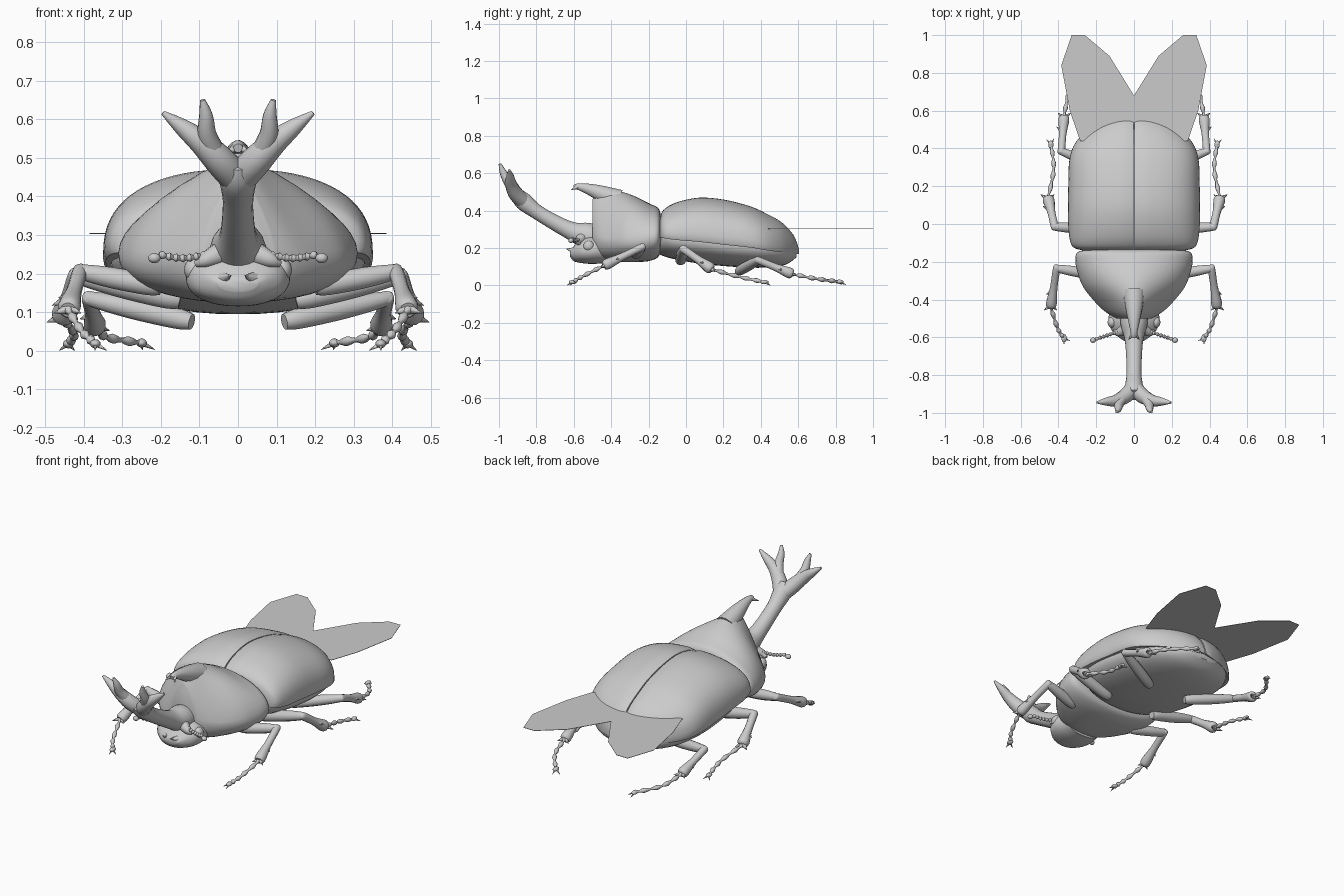
import bpy, bmesh, math
from mathutils import Vector

if "Cube" in bpy.data.objects:
    bpy.data.objects.remove(bpy.data.objects["Cube"])

grey = bpy.data.materials.new("shell grey")
grey.use_nodes = True
tone = (0.6, 0.6, 0.6, 1)
grey.diffuse_color = tone
grey.node_tree.nodes["Principled BSDF"].inputs["Base Color"].default_value = tone


def finish(name, bm, smooth=True):
    bmesh.ops.recalc_face_normals(bm, faces=bm.faces)
    mesh = bpy.data.meshes.new(name)
    bm.to_mesh(mesh)
    bm.free()
    mesh.materials.append(grey)
    obj = bpy.data.objects.new(name, mesh)
    bpy.context.collection.objects.link(obj)
    if smooth:
        bpy.ops.object.select_all(action='DESELECT')
        obj.select_set(True)
        bpy.context.view_layer.objects.active = obj
        bpy.ops.object.shade_smooth_by_angle(angle=math.radians(50))
    return obj


def refine(rows, steps):
    """Catmull-Rom interpolation of rows of numbers."""
    rows = [Vector(r) for r in rows]
    out = []
    for i in range(len(rows) - 1):
        b, c = rows[i], rows[i + 1]
        a, d = rows[max(i - 1, 0)], rows[min(i + 2, len(rows) - 1)]
        for k in range(steps):
            t = k / steps
            out.append(b + 0.5 * t * (c - a + t * (2 * a - 5 * b + 4 * c - d
                       + t * (3 * (b - c) + d - a))))
    return out + [rows[-1]]


def skin(name, rings):
    bm = bmesh.new()
    loops = [[bm.verts.new(p) for p in ring] for ring in rings]
    n = len(loops[0])
    for a, b in zip(loops, loops[1:]):
        for i in range(n):
            j = (i + 1) % n
            bm.faces.new((a[i], a[j], b[j], b[i]))
    bm.faces.new(loops[0])
    bm.faces.new(loops[-1])
    return finish(name, bm)


def body(name, sections, sides=40):
    """Sections hold: y, half width, top, middle, bottom, roundness of the top."""
    rings = []
    for y, w, top, mid, low, e in refine(sections, 4):
        ring = []
        for i in range(sides):
            a = math.tau * i / sides
            c, s = math.cos(a), math.sin(a)
            p = 2 / e if s > 0 else 0.9
            x = math.copysign(abs(c) ** p, c) * max(w, 0.002)
            z = mid + ((top - mid) * s ** p if s > 0 else -(mid - low) * (-s) ** p)
            ring.append((x, y, z))
        rings.append(ring)
    return skin(name, rings)


def tube(name, points, steps=4, sides=12):
    """Tapered round limb; points hold x, y, z, radius."""
    pts = refine(points, steps) if steps > 1 else [Vector(p) for p in points]
    side, rings = None, []
    for i, p in enumerate(pts):
        d = (pts[min(i + 1, len(pts) - 1)] - pts[max(i - 1, 0)]).to_3d().normalized()
        if side is None:
            side = d.orthogonal()
        side = (side - d * side.dot(d)).normalized()
        up = d.cross(side)
        r = max(p[3], 0.001)
        rings.append([p.to_3d() + r * (math.cos(a) * side + math.sin(a) * up)
                      for a in (math.tau * k / sides for k in range(sides))])
    return skin(name, rings)


def ball(name, centre, size):
    bm = bmesh.new()
    bmesh.ops.create_uvsphere(bm, u_segments=16, v_segments=10, radius=1)
    for v in bm.verts:
        v.co = Vector([c + s * q for c, s, q in zip(centre, size, v.co)])
    return finish(name, bm)


def spike(name, base, tip, r):
    tube(name, [(*base, r), (*tip, 0.001)], 1, 8)


# Belly, thorax and head
body("abdomen", [(-.17, .15, .32, .26, .18, 2), (-.1, .28, .35, .25, .15, 2),
                 (.05, .325, .36, .24, .12, 2), (.25, .325, .35, .215, .1, 2),
                 (.42, .29, .3, .2, .095, 2), (.53, .2, .24, .18, .11, 2),
                 (.59, .08, .2, .175, .15, 2)])
body("thorax", [(-.135, .24, .38, .27, .19, 2), (-.15, .3, .415, .26, .15, 1.9),
                (-.2, .31, .44, .25, .13, 1.8), (-.27, .295, .475, .24, .125, 1.7),
                (-.34, .265, .5, .24, .125, 1.5), (-.42, .2, .515, .24, .13, 1.25),
                (-.47, .145, .5, .25, .15, 1.2), (-.5, .09, .46, .26, .19, 1.3)])
body("head", [(-.43, .12, .25, .19, .12, 2), (-.5, .135, .27, .19, .115, 2),
              (-.56, .12, .25, .185, .12, 2.2), (-.6, .08, .21, .18, .13, 2.4),
              (-.62, .05, .185, .175, .155, 2)])

# Hooked spine on the thorax
tube("thorax_spine", [(0, -.36, .455, .06), (0, -.45, .49, .045), (0, -.52, .515, .03),
                      (0, -.575, .528, .018), (0, -.6, .525, .012)])

# Long head horn
tube("horn_stem", [(0, -.48, .25, .075), (0, -.54, .268, .07), (0, -.61, .29, .05),
                   (0, -.7, .335, .042), (0, -.8, .395, .04), (0, -.87, .45, .048),
                   (0, -.905, .49, .035)], sides=20)

# Wing cases: each half is a domed shell that dips at the seam
case = [(-.14, .27, .36, .27), (-.12, .325, .405, .265), (-.05, .345, .445, .255),
        (.07, .35, .47, .245), (.2, .348, .46, .23), (.34, .342, .425, .215),
        (.43, .31, .385, .2), (.51, .235, .34, .19), (.565, .145, .285, .185),
        (.59, .085, .24, .18), (.603, .04, .2, .18)]

for sx, tag in ((1, "left"), (-1, "right")):
    rings = []
    for y, w, top, low in refine(case, 4):
        ring = [(sx * .003, y, low)]
        for i in range(19):
            a = math.pi / 2 * i / 18
            x = .003 + (w - .003) * math.sin(a) ** .85
            z = low + (top - low) * math.cos(a) ** .8
            ring.append((sx * x, y, z - .012 * math.exp(-x / .012)))
        ring += [(sx * w * .98, y, low - .012), (sx * w * .9, y, low - .012)]
        rings.append(ring)
    skin(f"{tag}_wing_case", rings)

    # Flat hind wing
    bm = bmesh.new()
    outline = [(0, .42), (0, .68), (.13, .89), (.26, 1), (.33, 1), (.385, .84),
               (.34, .6), (.285, .44)]
    bm.faces.new([bm.verts.new((sx * x, y, .305)) for x, y in outline])
    wing = finish(f"{tag}_hind_wing", bm, False)
    wing.modifiers.new("thin sheet", 'SOLIDIFY').thickness = .002

    # Forked horn end
    tube(f"{tag}_horn_fork", [(0, -.86, .44, .04), (sx * .045, -.91, .49, .04),
                              (sx * .095, -.935, .54, .032),
                              (sx * .145, -.94, .58, .022),
                              (sx * .195, -.945, .617, .006)])
    tube(f"{tag}_horn_prong", [(sx * .06, -.92, .51, .03), (sx * .08, -.955, .56, .025),
                               (sx * .083, -.98, .61, .018), (sx * .092, -.995, .65, .007)])
    spike(f"{tag}_spine_tip", (sx * .005, -.58, .528), (sx * .03, -.615, .51), .013)

    # Face
    ball(f"{tag}_eye", (sx * .115, -.52, .21), (.025, .03, .03))
    tube(f"{tag}_cheek_plate", [(sx * .05, -.56, .25, .03), (sx * .085, -.575, .235, .02),
                                (sx * .11, -.57, .225, .008)])
    spike(f"{tag}_mandible", (sx * .045, -.59, .185), (sx * .018, -.64, .195), .022)

    # Beaded antenna with a club
    bits = 14
    beads = [(sx * (.08 + .125 * i / bits), -.57 - .04 * i / bits,
              .25 - .01 * math.sin(math.pi * i / bits), .006 + .005 * (i % 2))
             for i in range(bits + 1)]
    tube(f"{tag}_antenna", beads, 2, 8)
    ball(f"{tag}_antenna_club", (sx * .217, -.615, .24), (.016, .014, .013))

    # Legs: hip, knee, ankle, mid foot, foot end, thigh radius
    legs = {
        "front": ((.2, -.27, .165), (.41, -.235, .205), (.44, -.44, .105),
                  (.405, -.55, .05), (.37, -.605, .018), .028),
        "middle": ((.15, -.03, .13), (.42, -.015, .195), (.455, .14, .085),
                   (.425, .29, .045), (.44, .42, .018), .03),
        "hind": ((.12, .28, .075), (.385, .385, .135), (.37, .57, .06),
                 (.34, .7, .035), (.25, .82, .02), .028),
    }
    for pair, (*joints, r) in legs.items():
        hip, knee, ankle, mid, end = [Vector((sx * x, y, z)) for x, y, z in joints]
        label = f"{tag}_{pair}"
        tube(f"{label}_thigh", [(*hip, r * .75), (*hip.lerp(knee, .15), r),
                                (*hip.lerp(knee, .6), r), (*knee, r * .7),
                                (*knee.lerp(hip, -.06), r * .3)])
        shin = ankle - knee
        tube(f"{label}_shin", [(*(knee - shin * .08), r * .35), (*knee, r * .7),
                               (*knee.lerp(ankle, .5), r * .72),
                               (*knee.lerp(ankle, .9), r * 1.05), (*ankle, r * .75)])
        # Shin spurs
        out = Vector((sx, 0, 0))
        for f, lean in ((.55, out), (.95, out), (.95, -out)):
            base = knee.lerp(ankle, f)
            spike(f"{label}_spur", base, base + lean * r * 1.25 + shin.normalized() * .03, r * .55)
        # Jointed foot and claws
        path = refine([ankle, mid, end], 5)
        tube(f"{label}_foot", [(*p, .006 if i % 2 else .013) for i, p in enumerate(path)], 3, 8)
        ahead = (end - mid).normalized()
        ahead.z = 0
        ball(f"{label}_foot_pad", end, (.014, .022, .011))
        for turn in (-1, 1):
            claw = ahead * .03 + Vector((-ahead.y, ahead.x, 0)) * .02 * turn
            spike(f"{label}_claw", end, end + claw - Vector((0, 0, .017)), .008)
